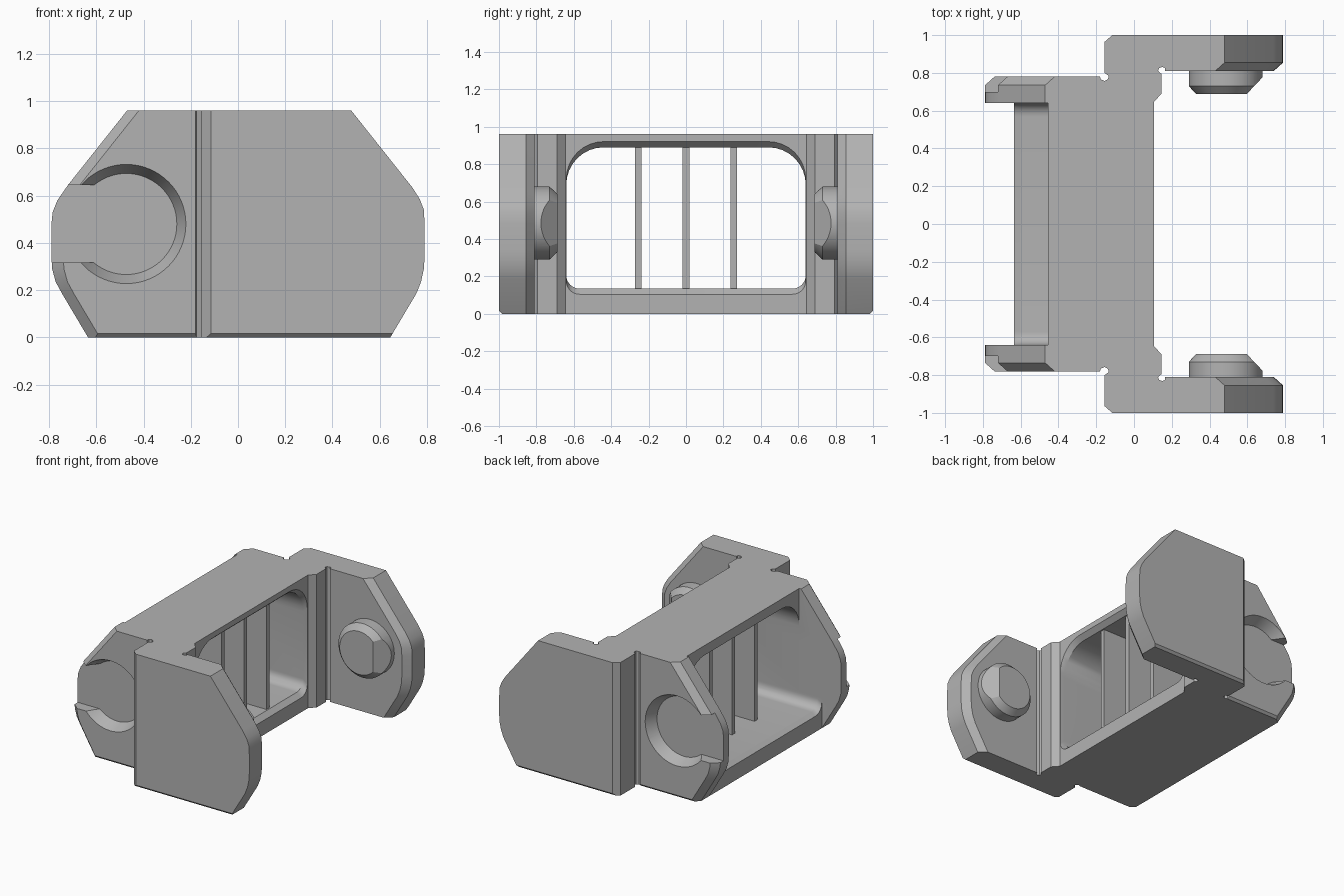
import bpy, bmesh, math

old = bpy.data.objects.get("Cube")
if old:
    bpy.data.objects.remove(old, do_unlink=True)

grey = bpy.data.materials.new("mid_grey")
grey.use_nodes = True
colour = (0.45, 0.45, 0.45, 1)
grey.diffuse_color = colour
grey.node_tree.nodes["Principled BSDF"].inputs["Base Color"].default_value = colour


def loft(name, sections):
    """Closed solid through matching rings of points."""
    bm = bmesh.new()
    rings = [[bm.verts.new(p) for p in s] for s in sections]
    n = len(rings[0])
    bm.faces.new(rings[0])
    bm.faces.new(rings[-1])
    for a, b in zip(rings, rings[1:]):
        for i in range(n):
            j = (i + 1) % n
            bm.faces.new((a[i], a[j], b[j], b[i]))
    bmesh.ops.recalc_face_normals(bm, faces=bm.faces)
    mesh = bpy.data.meshes.new(name)
    bm.to_mesh(mesh)
    bm.free()
    mesh.materials.append(grey)
    obj = bpy.data.objects.new(name, mesh)
    bpy.context.collection.objects.link(obj)
    return obj


def box(name, x0, x1, y0, y1, z0, z1):
    return loft(name, [[(x0, y0, z), (x1, y0, z), (x1, y1, z), (x0, y1, z)] for z in (z0, z1)])


def along_y(name, *sections):
    """Solid from (y, xz outline) sections."""
    return loft(name, [[(x, y, z) for x, z in pts] for y, pts in sections])


def circle(cx, cz, r, n=64):
    return [(cx + r * math.cos(2 * math.pi * i / n), cz + r * math.sin(2 * math.pi * i / n))
            for i in range(n)]


def combine(target, other, operation):
    """Apply a boolean and remove the tool."""
    mod = target.modifiers.new("combine", "BOOLEAN")
    mod.operation, mod.solver, mod.object = operation, "EXACT", other
    bpy.context.view_layer.objects.active = target
    bpy.ops.object.modifier_apply(modifier=mod.name)
    bpy.data.objects.remove(other, do_unlink=True)


H = 0.96

# Central body: mirrored plan outline with relief grooves at the ear roots
half = [(-.455, .66), (-.3, .66), (-.3, .78), (-.18, .78), (-.175, .765), (-.155, .757),
        (-.137, .768), (-.135, .785), (-.155, .80), (-.155, .965), (-.115, 1), (.25, 1),
        (.25, .81), (.165, .81), (.165, .825), (.15, .832), (.132, .825), (.128, .81),
        (.145, .795), (.145, .69), (.105, .645)]
plan = half + [(x, -y) for x, y in reversed(half)]
link = loft("chain_link_body", [[(x, y, z) for x, y in plan] for z in (0, H)])
combine(link, box("floor_plate", -.635, -.4, -.66, .66, 0, .22), "UNION")

# Ear outlines; the rim is chamfered by shifting it inwards
inner_rim = [(-.635, 0), (-.745, .185), (-.772, .235), (-.787, .29), (-.79, .34), (-.79, .48),
             (-.785, .53), (-.765, .58), (-.72, .645), (-.47, H)]
outer_rim = [(.645, 0), (.755, .185), (.775, .235), (.787, .29), (.79, .34), (.79, .48),
             (.787, .54), (.77, .585), (.738, .635), (.48, H)]


def ear_outline(rim, root, shift=0):
    return [(x + shift, z) for x, z in rim] + [(root, H), (root, 0)]


for s in (1, -1):
    full, small = ear_outline(inner_rim, -.25), ear_outline(inner_rim, -.25, .05)
    combine(link, along_y("inner_ear", (s * .64, full), (s * .735, full), (s * .78, small)), "UNION")
    full, small = ear_outline(outer_rim, .18), ear_outline(outer_rim, .18, -.05)
    combine(link, along_y("outer_ear", (s * .81, small), (s * .855, full), (s * 1, full)), "UNION")

# Window through the body, with rounded corners and flared mouths
def window(x, low, high):
    pts = []
    for sy, z, r, start in ((1, high, .2, 0), (-1, high, .2, 90), (-1, low, .07, 180), (1, low, .07, 270)):
        cz = z - r if z == high else z + r
        for k in range(9):
            a = math.radians(start + k * 90 / 8)
            pts.append((x, sy * (.64 - r) + r * math.cos(a), cz + r * math.sin(a)))
    return pts


combine(link, loft("window_cutter", [window(-.7, .075, .89), window(-.60, .135, .89),
                                     window(.07, .135, .89), window(.15, .065, .96)]), "DIFFERENCE")

# Round sockets, open at the ear tip, and thin bottom chamfers
for s in (1, -1):
    combine(link, along_y("socket_cutter", (s * .70, circle(-.473, .48, .214)),
                          (s * .80, circle(-.473, .48, .262))), "DIFFERENCE")
    slot = [(-.9, .318), (-.5, .318), (-.5, .645), (-.9, .645)]
    combine(link, along_y("slot_cutter", (s * .70, slot), (s * .85, slot)), "DIFFERENCE")
    for y, x0, x1 in ((1, -.3, 1), (.78, -1, -.16)):
        wedge = [(y - .026, -.01), (y + .01, -.01), (y + .01, .026)]
        combine(link, loft("edge_cutter", [[(x, s * a, z) for a, z in wedge] for x in (x0, x1)]),
                "DIFFERENCE")

# Pivot studs with a slanted lead-in face
parts = [link]
for s, side in ((1, "back"), (-1, "front")):
    stud = along_y(side + "_stud", (s * .82, circle(.485, .485, .195)),
                   (s * .73, circle(.485, .485, .195)), (s * .687, circle(.485, .485, .155)))
    lead = [(.57, .66), (.70, .797), (.75, .66)]
    combine(stud, loft("lead_cutter", [[(x, s * y, z) for x, y in lead] for z in (.1, .9)]), "DIFFERENCE")
    parts.append(stud)

# Upright dividers in the window
for i in (-1, 0, 1):
    y = i * .256
    parts.append(box("divider_%d" % (i + 2), -.38, .06, y - .018, y + .018, .125, .9))

# Smooth the round walls, keep the edges crisp
bpy.ops.object.select_all(action="DESELECT")
for obj in parts:
    obj.select_set(True)
bpy.context.view_layer.objects.active = link
bpy.ops.object.shade_smooth_by_angle(angle=math.radians(25))
